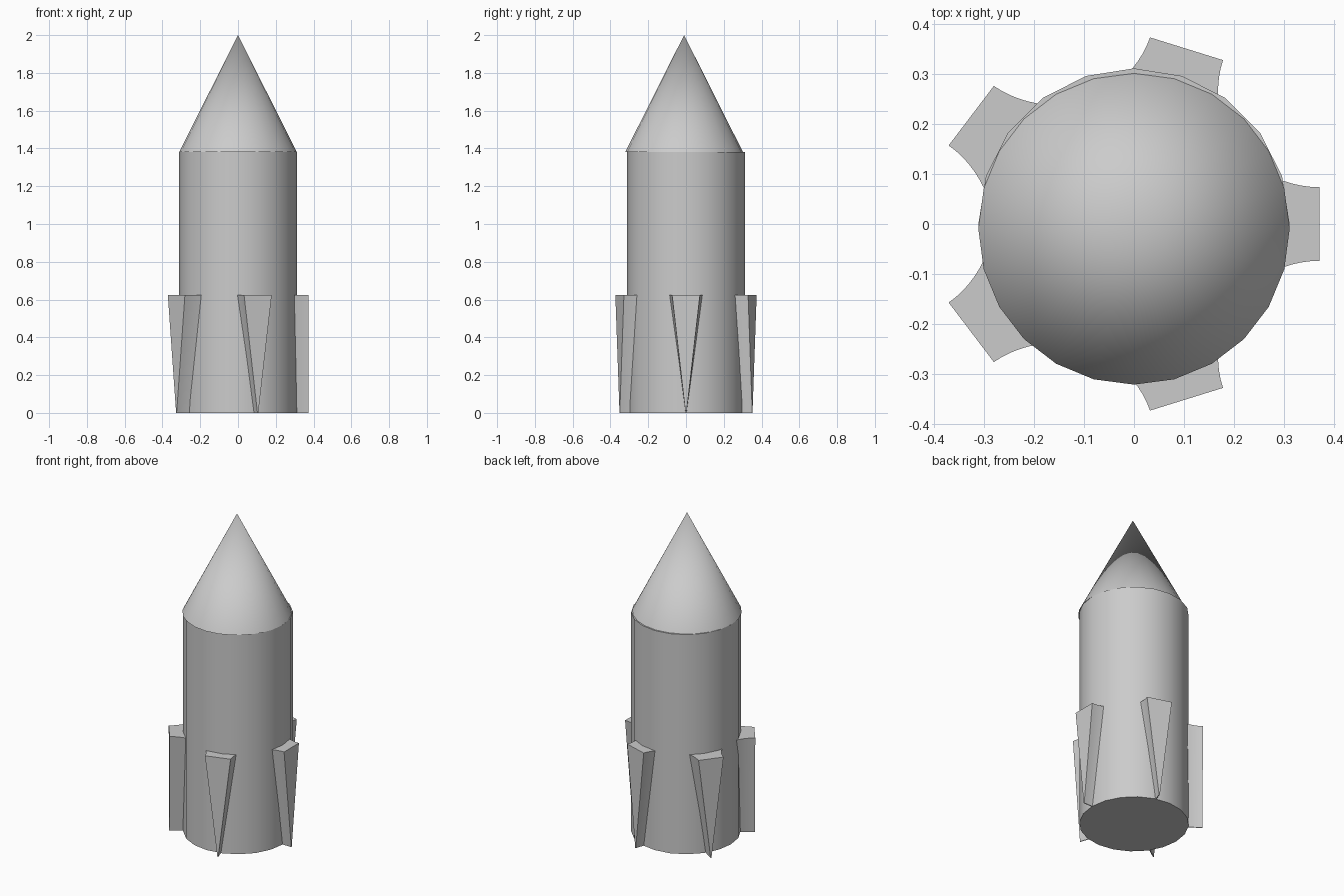
import bpy
import bmesh
import math
from mathutils import Matrix

cube = bpy.data.objects.get("Cube")
if cube:
    bpy.data.objects.remove(cube, do_unlink=True)

BODY_R, BODY_H, TOTAL_H = 0.312, 1.38, 2.0
FIN_R, FIN_INNER, FIN_H, FIN_COUNT = 0.386, 0.24, 0.625, 5

grey = bpy.data.materials.new("light_grey")
grey.use_nodes = True
grey.diffuse_color = (0.6, 0.6, 0.6, 1)
grey.node_tree.nodes["Principled BSDF"].inputs["Base Color"].default_value = (0.6, 0.6, 0.6, 1)


def finish(obj, name):
    """Name, colour and smooth one part."""
    obj.name = name
    obj.data.name = name
    obj.data.materials.append(grey)
    bpy.ops.object.select_all(action='DESELECT')
    obj.select_set(True)
    bpy.context.view_layer.objects.active = obj
    bpy.ops.object.shade_smooth_by_angle(angle=math.radians(30))


# Cylindrical body
bpy.ops.mesh.primitive_cylinder_add(vertices=20, radius=BODY_R, depth=BODY_H,
                                    location=(0, 0, BODY_H / 2))
finish(bpy.context.object, "body")

# Pointed nose, set slightly towards the front
nose_h = TOTAL_H - BODY_H
bpy.ops.mesh.primitive_cone_add(vertices=24, radius1=BODY_R, radius2=0, depth=nose_h,
                                location=(0, -0.01, BODY_H + nose_h / 2))
finish(bpy.context.object, "nose_cone")


def fin_profile(steps=8):
    """Plan outline of a fin, flaring in a curve towards the body."""
    side = []
    for i in range(steps + 1):
        r = FIN_INNER + (FIN_R - FIN_INNER) * i / steps
        side.append((r, 0.077 + 2.55 * (FIN_R - r) ** 2))
    return [(r, -w) for r, w in side] + [(r, w) for r, w in reversed(side)]


def make_fin(index):
    """Wedge fin: full width on top, narrowing to a thin edge at the base."""
    bm = bmesh.new()
    outline = fin_profile()
    low = [bm.verts.new((r, w * 0.03, 0)) for r, w in outline]
    high = [bm.verts.new((r, w, FIN_H)) for r, w in outline]
    bm.faces.new(list(reversed(low)))
    bm.faces.new(high)
    n = len(outline)
    for i in range(n):
        j = (i + 1) % n
        bm.faces.new((low[i], low[j], high[j], high[i]))
    # The ring of fins is slightly flattened front to back and shifted sideways
    place = (Matrix.Translation((-0.014, 0, 0)) @ Matrix.Diagonal((1, 0.957, 1, 1))
             @ Matrix.Rotation(index * math.tau / FIN_COUNT, 4, 'Z'))
    bmesh.ops.transform(bm, matrix=place, verts=bm.verts)
    bmesh.ops.recalc_face_normals(bm, faces=bm.faces)
    mesh = bpy.data.meshes.new("fin")
    bm.to_mesh(mesh)
    bm.free()
    obj = bpy.data.objects.new("fin", mesh)
    bpy.context.collection.objects.link(obj)
    finish(obj, f"fin_{index + 1}")


# Five fins around the base
for k in range(FIN_COUNT):
    make_fin(k)
